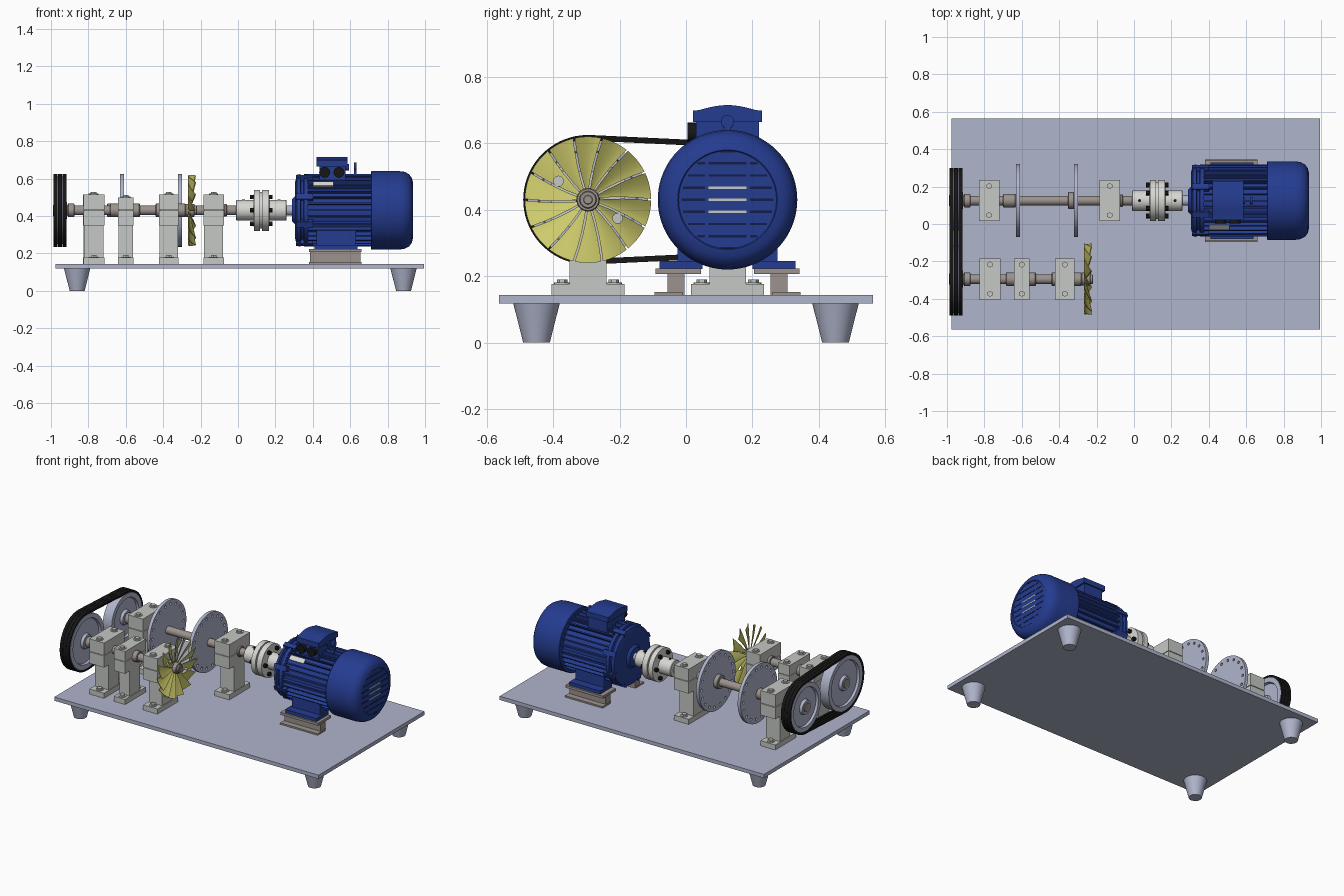
import bpy, bmesh, math
from math import sin, cos, pi, sqrt, acos
from mathutils import Matrix, Vector

old = bpy.data.objects.get("Cube")
if old:
    bpy.data.objects.remove(old, do_unlink=True)


def material(name, *rgb):
    m = bpy.data.materials.new(name)
    m.use_nodes = True
    m.diffuse_color = (*rgb, 1)
    m.node_tree.nodes["Principled BSDF"].inputs["Base Color"].default_value = (*rgb, 1)
    return m


LAVENDER = material("lavender steel", .43, .46, .60)
GREY = material("pale grey", .56, .58, .55)
SHAFT = material("warm grey", .33, .29, .27)
BLUE = material("motor blue", .018, .045, .28)
NAVY = material("dark navy", .006, .012, .07)
YELLOW = material("fan yellow", .62, .60, .15)
BLACK = material("rubber black", .008, .008, .008)
WHITE = material("coupling white", .68, .68, .65)

AXIS_Z = .43
MOTOR_Y, FAN_Y = .125, -.295
made = []


def finish(name, bm, mat):
    bmesh.ops.remove_doubles(bm, verts=bm.verts, dist=1e-5)
    bmesh.ops.recalc_face_normals(bm, faces=bm.faces)
    me = bpy.data.meshes.new(name)
    bm.to_mesh(me)
    bm.free()
    me.materials.append(mat)
    ob = bpy.data.objects.new(name, me)
    bpy.context.collection.objects.link(ob)
    made.append(ob)
    return ob


def add_box(bm, x, y, z, rot=None):
    size = Matrix.Diagonal((x[1] - x[0], y[1] - y[0], z[1] - z[0], 1))
    mid = Matrix.Translation((sum(x) / 2, sum(y) / 2, sum(z) / 2))
    bmesh.ops.create_cube(bm, size=1, matrix=(rot or Matrix()) @ mid @ size)


def add_cyl(bm, centre, r, length, axis="X", r2=None, n=16):
    turn = {"X": Matrix.Rotation(pi / 2, 4, "Y"), "Y": Matrix.Rotation(pi / 2, 4, "X"), "Z": Matrix()}[axis]
    bmesh.ops.create_cone(bm, cap_ends=True, segments=n, radius1=r, radius2=r if r2 is None else r2,
                          depth=length, matrix=Matrix.Translation(centre) @ turn)


def box(name, mat, x, y, z):
    bm = bmesh.new()
    add_box(bm, x, y, z)
    return finish(name, bm, mat)


def lathe(name, mat, profile, y, n=64):
    """Turn (x, radius) points around a shaft axis; the profile closes on itself."""
    bm = bmesh.new()
    rings = [[bm.verts.new((x, y + r * cos(2 * pi * i / n), AXIS_Z + r * sin(2 * pi * i / n)))
              for i in range(n)] for x, r in profile]
    for a, b in zip(rings, rings[1:]):
        for i in range(n):
            j = (i + 1) % n
            bm.faces.new((a[i], a[j], b[j], b[i]))
    return finish(name, bm, mat)


def rod(name, mat, x0, x1, r, y, bevel=.003):
    return lathe(name, mat, [(x0, 0), (x0, r - bevel), (x0 + bevel, r), (x1 - bevel, r), (x1, r - bevel), (x1, 0)], y, 32)


def polar(x, y, r, a):
    return Vector((x, y + r * cos(a), AXIS_Z + r * sin(a)))


def cut(ob, bm):
    cutter = finish("hole_cutter", bm, BLACK)
    made.remove(cutter)
    cutter.hide_render = True
    mod = ob.modifiers.new("holes", "BOOLEAN")
    mod.object, mod.operation, mod.solver = cutter, "DIFFERENCE", "EXACT"
    bpy.context.view_layer.objects.active = ob
    bpy.ops.object.modifier_apply(modifier=mod.name)
    bpy.data.objects.remove(cutter, do_unlink=True)


# Base plate on four tapered feet
box("base_plate", LAVENDER, (-.975, .995), (-.563, .563), (.118, .143))
bm = bmesh.new()
for x in (-.86, .885):
    for y in (-.45, .45):
        add_cyl(bm, (x, y, .059), .04, .118, "Z", .07, 40)
finish("feet", bm, LAVENDER)


# Bearing pedestals
def pedestal(name, x, y, half, top):
    bm = bmesh.new()
    add_box(bm, (x - half, x + half), (y - .11, y + .11), (.143, .177))
    add_box(bm, (x - half + .004, x + half - .004), (y - .055, y + .055), (.17, .36))
    add_box(bm, (x - half, x + half), (y - .11, y + .11), (.35, .428))
    add_box(bm, (x - half + .005, x + half - .005), (y - .1, y + .1), (.42, .44))
    add_box(bm, (x - half, x + half), (y - .11, y + .11), (.432, top))
    for s in (-.078, .078):
        for z in (.177, top):
            add_cyl(bm, (x, y + s, z + .002), .024, .004, "Z")
            add_cyl(bm, (x, y + s, z + .006), .016, .014, "Z", n=6)
    finish(name, bm, GREY)


pedestal("drive_pedestal_outer", -.775, MOTOR_Y, .055, .515)
pedestal("drive_pedestal_inner", -.13, MOTOR_Y, .055, .515)
pedestal("fan_pedestal_outer", -.77, FAN_Y, .055, .515)
pedestal("fan_pedestal_middle", -.6, FAN_Y, .042, .5)
pedestal("fan_pedestal_inner", -.37, FAN_Y, .053, .515)

# Shafts with collars
rod("drive_shaft", SHAFT, -.99, .02, .026, MOTOR_Y)
rod("fan_shaft", SHAFT, -.99, -.22, .026, FAN_Y)
for x0, x1, r, y in [(-.91, -.875, .036, MOTOR_Y), (-.7, -.632, .036, MOTOR_Y), (-.352, -.32, .045, MOTOR_Y),
                     (-.075, -.06, .034, MOTOR_Y), (-.91, -.875, .036, FAN_Y), (-.685, -.525, .036, FAN_Y),
                     (-.44, -.28, .036, FAN_Y), (-.28, -.232, .035, FAN_Y)]:
    rod("shaft_collar", SHAFT, x0, x1, r, y)

# Perforated balance discs
for x in (-.62, -.31):
    disc = lathe("balance_disc", LAVENDER, [(x - .011, 0), (x - .011, .195), (x + .011, .195), (x + .011, 0)], MOTOR_Y, 80)
    bm = bmesh.new()
    for i in range(18):
        add_cyl(bm, polar(x, MOTOR_Y, .168, 2 * pi * i / 18), .009, .1, n=12)
    cut(disc, bm)

# Pulleys with recessed webs
for name, y, r in (("small_pulley", MOTOR_Y, .16), ("large_pulley", FAN_Y, .18)):
    lathe(name, LAVENDER, [(-.986, 0), (-.986, .045), (-.968, .05), (-.968, r - .035), (-.983, r - .03), (-.983, r),
                           (-.917, r), (-.917, r - .03), (-.932, r - .035), (-.932, .05), (-.914, .045), (-.914, 0)], y)
    rod("pulley_bush", SHAFT, -.99, -.91, .03, y)

# Triple belt wrapped around both pulleys
tilt = acos((.195 - .175) / (MOTOR_Y - FAN_Y))


def belt_path(off):
    pts = [polar(0, FAN_Y, .195 - off, tilt + (2 * pi - 2 * tilt) * i / 40) for i in range(41)]
    return pts + [polar(0, MOTOR_Y, .175 - off, -tilt + 2 * tilt * i / 40) for i in range(41)]


bm = bmesh.new()
for k in range(3):
    x0 = -.986 + k * .0235
    sections = [[bm.verts.new((x, p.y, p.z)) for x, p in ((x0, o), (x0 + .022, o), (x0 + .019, i), (x0 + .003, i))]
                for o, i in zip(belt_path(0), belt_path(.017))]
    for a, b in zip(sections, sections[1:] + sections[:1]):
        for i in range(4):
            bm.faces.new((a[i], a[(i + 1) % 4], b[(i + 1) % 4], b[i]))
finish("drive_belt", bm, BLACK)

# Fan of fourteen pitched blades
bm = bmesh.new()
N = 14
for b in range(N):
    rows = []
    for t in range(7):
        row = []
        for k in range(5):
            r = .025 + .165 * k / 4
            gap = .0025 / r
            a = 2 * pi * b / N + gap + (2 * pi / N - 2 * gap) * t / 6 + .12 * (1 - r / .19)
            lift = .038 * (t / 6) ** 1.5 * r / .19
            row.append([bm.verts.new(polar(-.268 + lift + d, FAN_Y, r, a)) for d in (0, .005)])
        rows.append(row)
    for side in (0, 1):
        for t in range(6):
            for k in range(4):
                bm.faces.new([rows[t + i][k + j][side] for i, j in ((0, 0), (1, 0), (1, 1), (0, 1))])
    rim = [(t, 0) for t in range(6)] + [(6, k) for k in range(4)]
    rim += [(6 - t, 4) for t in range(6)] + [(0, 4 - k) for k in range(4)]
    for (t, k), (u, m) in zip(rim, rim[1:] + rim[:1]):
        bm.faces.new((rows[t][k][0], rows[u][m][0], rows[u][m][1], rows[t][k][1]))
fan = finish("fan_blades", bm, YELLOW)
bm = bmesh.new()
for s in (-1, 1):
    add_cyl(bm, (-.25, FAN_Y + s * .089, AXIS_Z - s * .056), .015, .06)
cut(fan, bm)
rod("fan_nut", SHAFT, -.24, -.218, .015, FAN_Y)

# Flanged coupling
lathe("coupling", WHITE, [(-.01, 0), (-.01, .052), (-.007, .055), (.082, .055), (.086, .11), (.118, .11), (.118, .098),
                          (.128, .098), (.128, .11), (.165, .11), (.168, .055), (.257, .055), (.26, .052), (.26, 0)], MOTOR_Y)
bm = bmesh.new()
for i in range(6):
    add_cyl(bm, polar(.125, MOTOR_Y, .083, pi * i / 3), .013, .12, n=6)
for x in (.03, .22):
    add_cyl(bm, (x, MOTOR_Y, AXIS_Z + .05), .008, .014, "Z")
finish("coupling_bolts", bm, BLACK)
rod("motor_shaft", LAVENDER, .25, .31, .027, MOTOR_Y)

# Motor housing: end shield, ribbed body and fan cover
lathe("motor_end_shield", BLUE, [(.29, 0), (.29, .06), (.305, .075), (.305, .15), (.315, .19), (.333, .194), (.337, .177),
                                 (.35, .177), (.353, .193), (.375, .193), (.375, 0)], MOTOR_Y)
lathe("motor_body", BLUE, [(.36, 0), (.36, .168), (.73, .168), (.73, 0)], MOTOR_Y)
lathe("motor_fan_cover", BLUE, [(.71, 0), (.71, .207), (.714, .21), (.86, .21), (.89, .206), (.915, .193), (.93, .172),
                                (.935, .15), (.932, .147), (.932, 0)], MOTOR_Y, 80)
bm = bmesh.new()
place = Matrix.Translation((0, MOTOR_Y, AXIS_Z))
for i in range(32):
    add_box(bm, (.37, .715), (-.004, .004), (.15, .193), place @ Matrix.Rotation(2 * pi * i / 32, 4, "X"))
for i in range(8):
    add_box(bm, (.31, .4), (-.016, .016), (.165, .199), place @ Matrix.Rotation(pi / 4 * i + pi / 8, 4, "X"))
finish("motor_ribs", bm, BLUE)

# Cover slots, clipped to the round grille
dark, pale = bmesh.new(), bmesh.new()
for row in range(-4, 5):
    z = row * .0365
    half = sqrt(max(.15 ** 2 - z * z, 0)) - .012
    spans = [(-.057, .057), (.068, half), (-half, -.068)]
    for a, b in spans:
        a, b = max(a, -half), min(b, half)
        if b - a > .02:
            light = abs(row) < 2 and a == -.057
            add_box(pale if light else dark, (.93, .9335), (MOTOR_Y + a, MOTOR_Y + b), (AXIS_Z + z - .0035, AXIS_Z + z + .0035))
finish("cover_slots", dark, NAVY)
finish("cover_through_slots", pale, GREY)

# Terminal box with an arched lid, cable glands and lifting eye
bm = bmesh.new()
add_box(bm, (.435, .575), (.03, .22), (.57, .668))
add_cyl(bm, (.58, MOTOR_Y, .66), .018, .025)
outline = [(-.104, .664), (.104, .664), (.104, .698)]
outline += [(.085 - .17 * i / 10, .7 + .015 * sin(pi * i / 10)) for i in range(11)] + [(-.104, .698)]
ends = [[bm.verts.new((x, MOTOR_Y + y, z)) for y, z in outline] for x in (.42, .585)]
for e in ends:
    bm.faces.new(e)
for i in range(len(outline)):
    j = (i + 1) % len(outline)
    bm.faces.new((ends[0][i], ends[0][j], ends[1][j], ends[1][i]))
add_cyl(bm, (.627, MOTOR_Y, .665), .02, .014, n=20)
add_box(bm, (.62, .634), (MOTOR_Y - .01, MOTOR_Y + .01), (.6, .66))
finish("terminal_box", bm, BLUE)
bm = bmesh.new()
for x in (.463, .54):
    add_cyl(bm, (x, .022, .633), .029, .036, "Y", n=20)
finish("cable_glands", bm, BLACK)
bm = bmesh.new()
add_box(bm, (.4, .51), (-.004, .004), (-.016, .016), Matrix.Translation((0, MOTOR_Y - .142, AXIS_Z + .14)) @ Matrix.Rotation(-pi / 4, 4, "X"))
finish("rating_plate", bm, WHITE)

# Motor feet on channel rails, mirrored about the motor axis
for s, side in ((-1, "front"), (1, "back")):
    def span(a, b):
        return tuple(sorted((MOTOR_Y + s * a, MOTOR_Y + s * b)))
    bm = bmesh.new()
    add_box(bm, (.41, .64), span(.075, .205), (.222, .245))
    add_box(bm, (.42, .63), span(.06, .15), (.235, .33))
    finish(side + "_motor_foot", bm, BLUE)
    bm = bmesh.new()
    add_box(bm, (.38, .66), span(.08, .217), (.206, .223))
    add_box(bm, (.385, .655), span(.13, .18), (.143, .21))
    add_box(bm, (.38, .66), span(.135, .22), (.143, .153))
    finish(side + "_motor_rail", bm, SHAFT)

# Smooth the turned surfaces, keep machined edges sharp
bpy.ops.object.select_all(action="DESELECT")
for ob in made:
    ob.select_set(True)
bpy.context.view_layer.objects.active = made[0]
bpy.ops.object.shade_smooth_by_angle(angle=math.radians(32))
